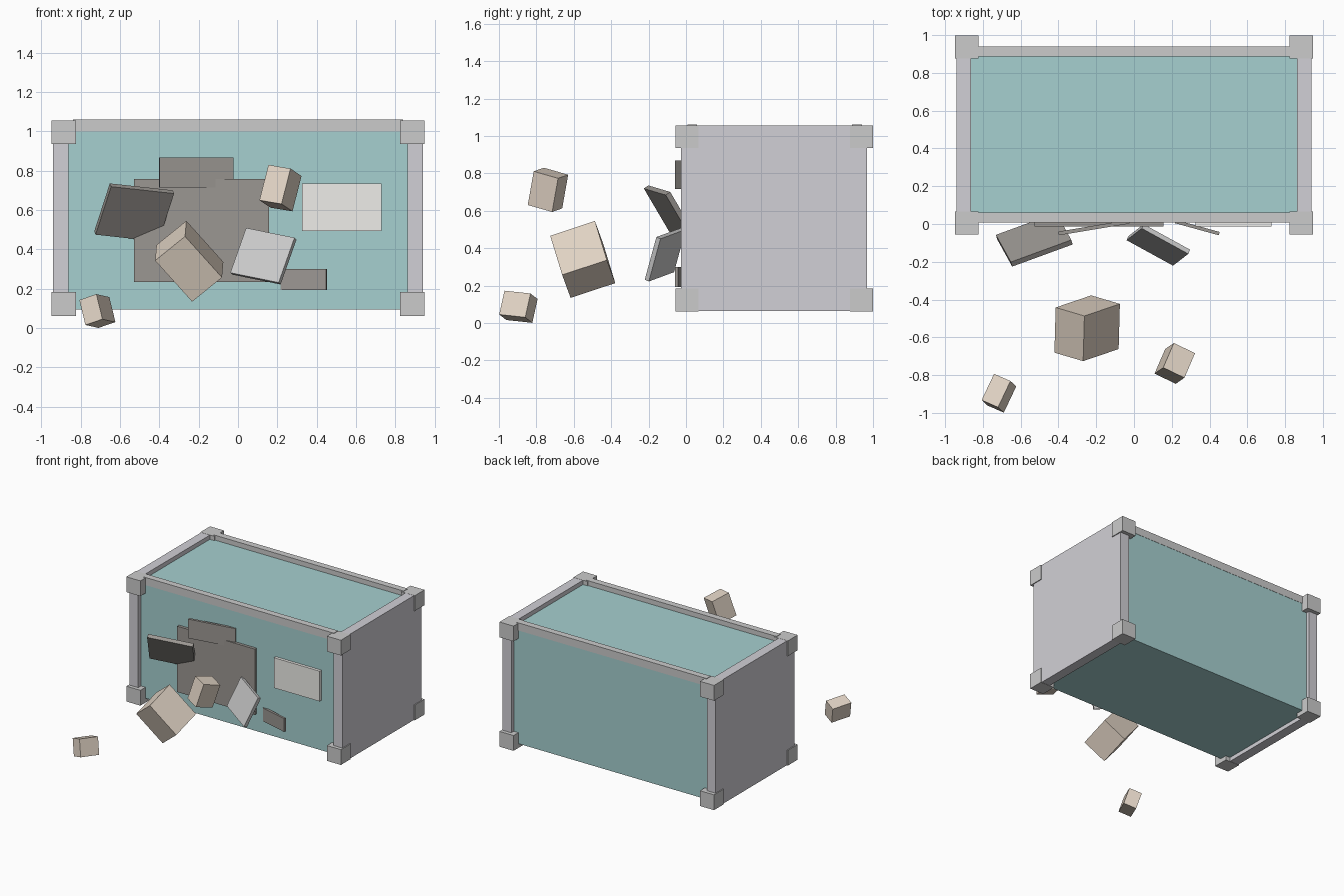
import bpy, bmesh
from mathutils import Vector, Matrix

if "Cube" in bpy.data.objects:
    bpy.data.objects.remove(bpy.data.objects["Cube"])


def material(name, r, g, b):
    m = bpy.data.materials.new(name)
    m.diffuse_color = (r, g, b, 1)
    m.use_nodes = True
    m.node_tree.nodes["Principled BSDF"].inputs["Base Color"].default_value = m.diffuse_color
    return m


TEAL = material("teal_paint", 0.38, 0.63, 0.63)
SLATE = material("slate_grey", 0.64, 0.63, 0.67)
STEEL = material("steel_grey", 0.72, 0.72, 0.72)
DARK = material("scorched", 0.33, 0.31, 0.29)
PALE = material("pale_panel", 0.86, 0.85, 0.82)
TAN = material("crate_tan", 0.76, 0.66, 0.56)


def block(name, centre, a, b, c, mat):
    """Box spanned by three edge vectors, squared up in the order given."""
    a, b, c = Vector(a), Vector(b), Vector(c)
    x = a.normalized()
    y = (b - x * b.dot(x)).normalized()
    z = x.cross(y)
    rot = Matrix((x, y, z)).transposed().to_4x4()
    bm = bmesh.new()
    bmesh.ops.create_cube(bm, size=1)
    bm.transform(rot @ Matrix.Diagonal((a.length, b.length, c.length, 1)))
    me = bpy.data.meshes.new(name)
    bm.to_mesh(me)
    bm.free()
    me.materials.append(mat)
    ob = bpy.data.objects.new(name, me)
    ob.location = centre
    bpy.context.collection.objects.link(ob)
    return ob


def span(name, xs, ys, zs, mat):
    """Axis-aligned box from its limits."""
    lims = (xs, ys, zs)
    mid = [(p + q) / 2 for p, q in lims]
    sx, sy, sz = [q - p for p, q in lims]
    return block(name, mid, (sx, 0, 0), (0, sy, 0), (0, 0, sz), mat)


# Container body, top rails
span("container_body", (-0.865, 0.865), (0.01, 0.938), (0.096, 1.022), TEAL)
span("front_top_rail", (-0.84, 0.84), (0.008, 0.06), (1.0, 1.061), STEEL)
span("back_top_rail", (-0.84, 0.84), (0.888, 0.94), (1.0, 1.061), STEEL)

# End walls and corner castings
for side, s in (("left", -1), ("right", 1)):
    span(side + "_end_wall", sorted((s * 0.863, s * 0.94)),
         (-0.026, 0.969), (0.064, 1.056), SLATE)
    for depth, y in (("front", 0.006), ("back", 0.938)):
        for level, z in (("lower", 0.123), ("upper", 0.996)):
            span(f"{side}_{depth}_{level}_corner",
                 sorted((s * 0.823, s * 0.947)),
                 (y - 0.061, y + 0.061), (z - 0.061, z + 0.061), STEEL)

# Flat panels on the front wall
span("breach_panel", (-0.528, 0.157), (-0.013, 0.014), (0.234, 0.759), DARK)
span("pale_plate", (0.325, 0.729), (-0.013, 0.014), (0.495, 0.736), PALE)

# Torn plates swung slightly away from the wall
block("upper_torn_plate", (-0.212, -0.019, 0.792),
      (0.375, 0.062, 0), (0, 0, 0.152), (0, 0.02, 0), DARK)
block("lower_torn_plate", (0.335, -0.019, 0.247),
      (0.232, -0.064, 0), (0, 0, 0.106), (0, 0.018, 0), DARK)

# Bent flaps
block("dark_flap", (-0.528, -0.083, 0.588),
      (0.32, 0.117, -0.035), (-0.07, 0.147, -0.245), (0, 0.03, 0), DARK)
block("grey_flap", (0.129, -0.111, 0.366),
      (0.246, -0.135, -0.05), (0.076, 0.065, 0.229), (0, 0.026, 0), STEEL)

# Flying crates
block("large_crate", (-0.248, -0.552, 0.34),
      (-0.188, -0.064, 0.209), (-0.152, 0.045, -0.123),
      (-0.015, -0.24, -0.075), TAN)
block("medium_crate", (0.216, -0.738, 0.712),
      (-0.046, -0.032, -0.18), (0.056, 0.13, -0.038),
      (-0.112, 0.055, 0.018), TAN)
block("small_crate", (-0.715, -0.896, 0.087),
      (0.066, 0.139, -0.015), (-0.03, 0.03, 0.127),
      (-0.088, 0.036, -0.028), TAN)
